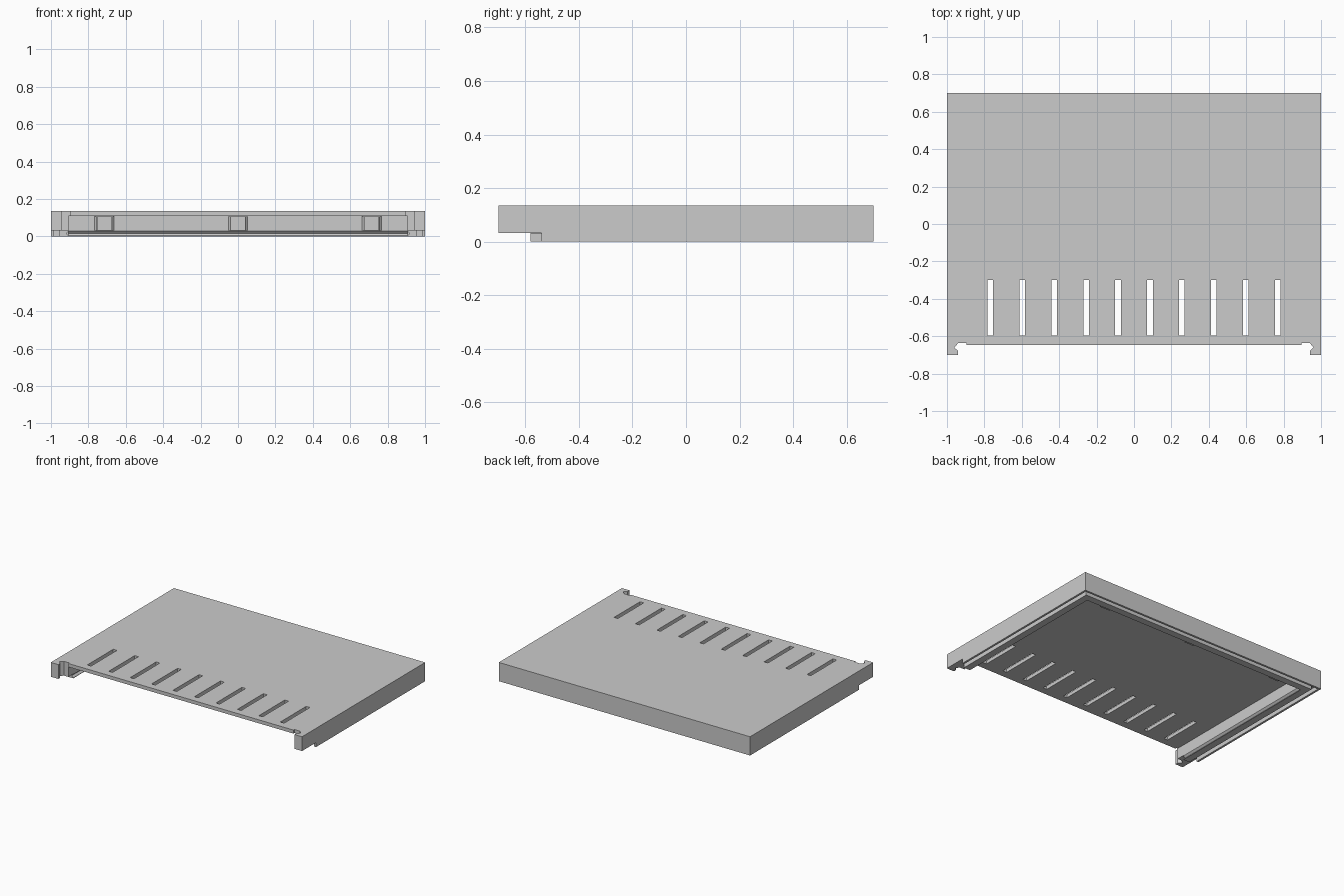
import bpy, bmesh
from mathutils import Matrix, Vector
from math import radians

if "Cube" in bpy.data.objects:
    bpy.data.objects.remove(bpy.data.objects["Cube"])

grey = bpy.data.materials.new("plain grey")
grey.use_nodes = True
COLOUR = (0.6, 0.6, 0.6, 1)
grey.diffuse_color = COLOUR
grey.node_tree.nodes["Principled BSDF"].inputs["Base Color"].default_value = COLOUR


def finish(bm, name):
    bmesh.ops.recalc_face_normals(bm, faces=bm.faces)
    mesh = bpy.data.meshes.new(name)
    bm.to_mesh(mesh)
    bm.free()
    mesh.materials.append(grey)
    obj = bpy.data.objects.new(name, mesh)
    bpy.context.collection.objects.link(obj)
    return obj


def prism(name, outline, z0, z1):
    """Extrude a plan outline between two heights."""
    bm = bmesh.new()
    face = bm.faces.new([bm.verts.new((x, y, z0)) for x, y in outline])
    top = bmesh.ops.extrude_face_region(bm, geom=[face])["geom"]
    verts = [v for v in top if isinstance(v, bmesh.types.BMVert)]
    bmesh.ops.translate(bm, verts=verts, vec=(0, 0, z1 - z0))
    return finish(bm, name)


def box(name, x0, x1, y0, y1, z0, z1):
    return prism(name, [(x0, y0), (x1, y0), (x1, y1), (x0, y1)], z0, z1)


def diamond_bar(name, centre, length, side, along):
    """Square bar standing on its edge, used to cut a V groove."""
    size = (length, side, side) if along == 'X' else (side, length, side)
    bm = bmesh.new()
    bmesh.ops.create_cube(bm, size=1, matrix=Matrix.Translation(Vector(centre))
                          @ Matrix.Rotation(radians(45), 4, along)
                          @ Matrix.Diagonal((*size, 1)))
    return finish(bm, name)


def mirrored(half):
    return half + [(-x, y) for x, y in reversed(half)]


def cut(target, cutter):
    mod = target.modifiers.new("cut", 'BOOLEAN')
    mod.operation = 'DIFFERENCE'
    mod.solver = 'EXACT'
    mod.object = cutter
    cutter.hide_render = True
    graph = bpy.context.evaluated_depsgraph_get()
    result = bpy.data.meshes.new_from_object(target.evaluated_get(graph))
    target.modifiers.clear()
    target.data = result
    bpy.data.objects.remove(cutter)


# Cover blank, with hooked front corners
cover = prism("cover", mirrored([
    (1, 0.7), (1, -0.7), (0.94, -0.7), (0.94, -0.68), (0.96, -0.66),
    (0.94, -0.637), (0.895, -0.637), (0.895, -0.648)]), 0, 0.135)

# Hollow underside, open to the front
cut(cover, box("cavity", -0.905, 0.905, -0.8, 0.605, -0.1, 0.11))

# Rim groove around both sides and the back
cut(cover, prism("rim_groove", mirrored([
    (0.985, -0.8), (0.985, 0.685), (0.955, 0.655), (0.955, -0.8)][:2])
    + [(-0.955, -0.8), (-0.955, 0.655), (0.955, 0.655), (0.955, -0.8)], -0.1, 0.03))

# Raised front ends of the inner rail and the outer lip
cut(cover, box("rail_step", -1.1, 1.1, -0.8, -0.58, -0.1, 0.032))
for s in (-1, 1):
    x0, x1 = sorted((s * 0.97, s * 1.1))
    cut(cover, box("lip_step", x0, x1, -0.8, -0.54, -0.1, 0.032))

# V groove on the inner face of the rail
for s in (-1, 1):
    cut(cover, diamond_bar("side_notch", (s * 0.905, 0, 0.016), 1.21, 0.018, 'Y'))
cut(cover, diamond_bar("back_notch", (0, 0.605, 0.016), 1.81, 0.018, 'X'))

# Ten ventilation slots
for i in range(10):
    x = (i - 4.5) * 0.1707
    cut(cover, box("slot", x - 0.015, x + 0.015, -0.595, -0.3, 0, 0.2))

# Three flared stops inside the back wall
for name, x in (("right", -0.715), ("centre", 0), ("left", 0.715)):
    half = [(0.052, 0.606), (0.043, 0.597), (0.04, 0.585), (0.04, 0.555)]
    prism(name + "_stop", [(x + px, py) for px, py in mirrored(half)], 0.03, 0.111)
    box(name + "_stop_root", x - 0.05, x + 0.05, 0.545, 0.606, 0.103, 0.111)
